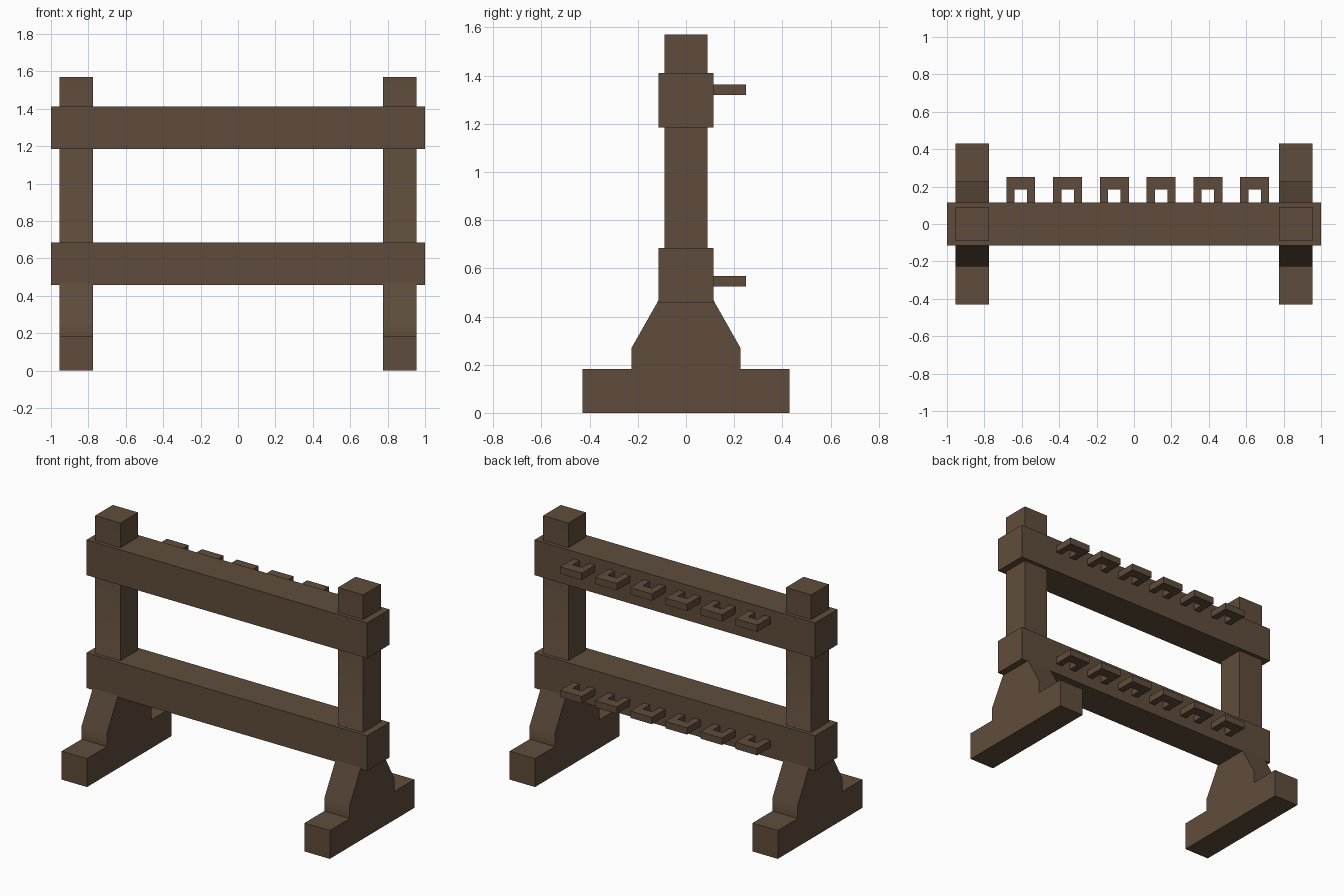
import bpy
import bmesh
import math

if "Cube" in bpy.data.objects:
    bpy.data.objects.remove(bpy.data.objects["Cube"], do_unlink=True)

wood = bpy.data.materials.new("dark_brown_wood")
wood.use_nodes = True
brown = (0.115, 0.073, 0.045, 1)
wood.diffuse_color = brown
shader = wood.node_tree.nodes["Principled BSDF"]
shader.inputs["Base Color"].default_value = brown
shader.inputs["Roughness"].default_value = 0.9


def extrude_profile(name, points, depth, location):
    """Make a prism from a closed outline; depth is a vector."""
    bm = bmesh.new()
    face = bm.faces.new([bm.verts.new(p) for p in points])
    result = bmesh.ops.extrude_face_region(bm, geom=[face], use_keep_orig=True)
    moved = [v for v in result["geom"] if isinstance(v, bmesh.types.BMVert)]
    bmesh.ops.translate(bm, verts=moved, vec=depth)
    bmesh.ops.recalc_face_normals(bm, faces=bm.faces)
    mesh = bpy.data.meshes.new(name)
    bm.to_mesh(mesh)
    bm.free()
    mesh.materials.append(wood)
    obj = bpy.data.objects.new(name, mesh)
    obj.location = location
    bpy.context.collection.objects.link(obj)
    return obj


def mirrored(half):
    """Complete a symmetric outline given as (across, along) pairs."""
    return half + [(-a, b) for a, b in reversed(half)]


# Uprights: foot, sloped brace and post in one outline
half = [(0.43, 0), (0.43, 0.183), (0.227, 0.183), (0.227, 0.268),
        (0.09, 0.51), (0.09, 1.57)]
outline = [(0, y, z) for y, z in mirrored(half)]
width = 0.18
for side, x in (("left", 0.865), ("right", -0.865)):
    upright = extrude_profile(side + "_upright", outline, (width, 0, 0),
                              (x - width / 2, 0, 0))
    bpy.ops.object.select_all(action="DESELECT")
    upright.select_set(True)
    bpy.context.view_layer.objects.active = upright
    bpy.ops.object.shade_smooth_by_angle(angle=math.radians(35))

# Cross beams with a row of square hooks behind each
beam = [(x, y, 0) for x, y in mirrored([(1, -0.114), (1, 0.114)])]
hook = [(x, y, 0) for x, y in mirrored(
    [(0.033, 0.185), (0.033, 0.11), (0.077, 0.11), (0.077, 0.25)])]
for level, bottom, height, hook_z in (("lower", 0.457, 0.227, 0.525),
                                      ("upper", 1.184, 0.227, 1.32)):
    extrude_profile(level + "_beam", beam, (0, 0, height), (0, 0, bottom))
    for i in range(6):
        extrude_profile(f"{level}_hook_{i + 1}", hook, (0, 0, 0.044),
                        (-0.605 + 0.25 * i, 0, hook_z))
